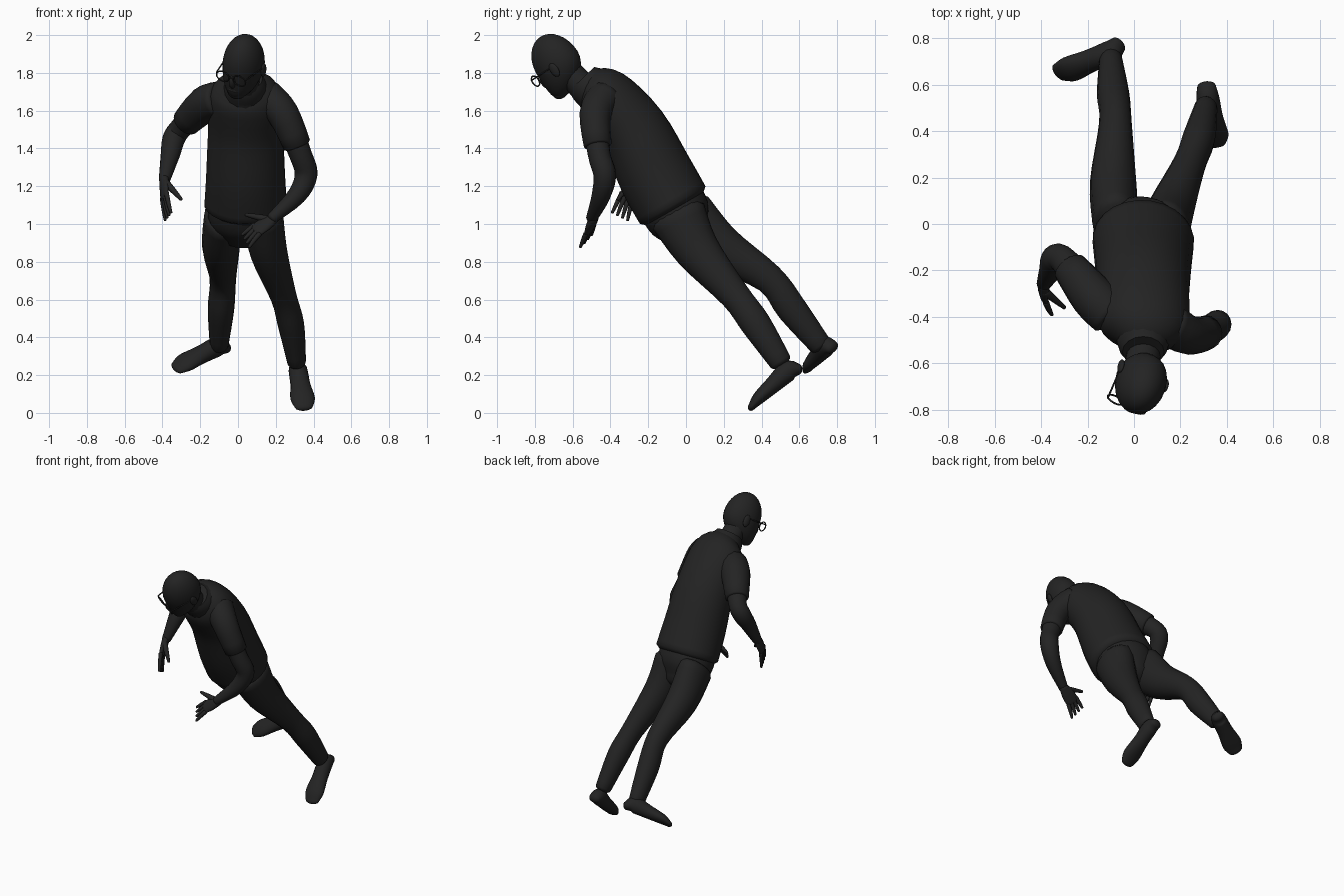
import bpy, bmesh, math
from mathutils import Vector, Matrix

if "Cube" in bpy.data.objects:
    bpy.data.objects.remove(bpy.data.objects["Cube"])

charcoal = bpy.data.materials.new("charcoal")
charcoal.use_nodes = True
charcoal.diffuse_color = (0.017, 0.017, 0.017, 1)
shader = charcoal.node_tree.nodes["Principled BSDF"]
shader.inputs["Base Color"].default_value = charcoal.diffuse_color


def finish(name, bm):
    bmesh.ops.recalc_face_normals(bm, faces=bm.faces)
    mesh = bpy.data.meshes.new(name)
    bm.to_mesh(mesh)
    bm.free()
    mesh.materials.append(charcoal)
    for face in mesh.polygons:
        face.use_smooth = True
    mesh.set_sharp_from_angle(angle=1)
    part = bpy.data.objects.new(name, mesh)
    bpy.context.collection.objects.link(part)


def smooth_path(knots, steps=4):
    """Spline through knots of x, y, z, half width and optional half depth."""
    knots = [Vector(k) for k in knots]
    padded = [knots[0]] + knots + [knots[-1]]
    samples = []
    for a, b, c, d in zip(padded, padded[1:], padded[2:], padded[3:]):
        for step in range(steps):
            t = step / steps
            samples.append(b + (c - a) * (t / 2) + (a - 2.5 * b + 2 * c - d / 2) * t ** 2
                           + (3 * b - a - 3 * c + d) * (t ** 3 / 2))
    return samples + [knots[-1]]


def dome_rings(end, before, dome):
    tip = Vector(end[:3])
    outward = (tip - Vector(before[:3])).normalized() * end[3] * dome
    return [Vector((*(tip + outward * math.sin(a)), *(r * math.cos(a) for r in end[3:])))
            for a in (.5, 1, 1.4)]


def tube(name, samples, side=(1, 0, 0), sides=16, dome=.5):
    """Skin oval rings along a sampled path, with rounded or flat ends."""
    if dome:
        start = dome_rings(samples[0], samples[1], dome)
        finish_rings = dome_rings(samples[-1], samples[-2], dome)
        samples = start[::-1] + samples + finish_rings
    bm = bmesh.new()
    centres = [Vector(s[:3]) for s in samples]
    rings = []
    for i, (centre, sample) in enumerate(zip(centres, samples)):
        along = (centres[min(i + 1, len(centres) - 1)] - centres[max(i - 1, 0)]).normalized()
        across = Vector(side)
        across = (across - along * across.dot(along)).normalized()
        depth = along.cross(across)
        angles = [math.tau * k / sides for k in range(sides)]
        rings.append([bm.verts.new(centre + across * sample[3] * math.cos(a)
                                   + depth * sample[-1] * math.sin(a)) for a in angles])
    for low, high in zip(rings, rings[1:]):
        for k in range(sides):
            bm.faces.new((low[k - 1], low[k], high[k], high[k - 1]))
    bm.faces.new(rings[0])
    bm.faces.new(rings[-1])
    finish(name, bm)


# Shirt with a loose hem, and the trouser seat below it
body_side = Vector((1, -.2, 0))
tube("shirt", smooth_path([
    (.03, -.52, 1.75, .09, .08), (.04, -.44, 1.69, .19, .15), (.04, -.28, 1.5, .2, .18),
    (.04, -.16, 1.26, .21, .2), (.04, -.07, 1.1, .22, .2)]), body_side, 24, dome=.2)
tube("trouser_seat", smooth_path([
    (.04, -.1, 1.15, .19, .18), (.03, -.03, 1.03, .19, .17), (.03, .02, .95, .13, .11)]),
    body_side, 24)

# Trouser legs from hip to cuff
tube("left_leg", smooth_path([
    (.13, -.04, 1.04, .11, .15), (.16, .06, .86, .1, .12), (.24, .26, .62, .07, .08),
    (.28, .37, .47, .07, .08), (.31, .5, .27, .05, .06)]))
tube("right_leg", smooth_path([
    (-.08, .01, 1.04, .1, .15), (-.09, .18, .88, .1, .12), (-.08, .44, .71, .07, .08),
    (-.09, .56, .55, .07, .08), (-.1, .71, .36, .05, .06)]))


# Shoes share one profile of length fraction, half width and half height
def shoe(name, heel, toe):
    heel, toe = Vector(heel), Vector(toe)
    sole_up = Vector((0, -.6, .8))
    knots = []
    for fraction, width, height in ((.06, .04, .03), (.2, .05, .055), (.5, .053, .045),
                                    (.8, .065, .034), (.96, .05, .02)):
        knots.append((*(heel.lerp(toe, fraction) + sole_up * height), width, height))
    tube(name, smooth_path(knots), (toe - heel).cross(sole_up))


shoe("left_shoe", (.31, .63, .22), (.35, .35, .01))
shoe("right_shoe", (-.05, .8, .33), (-.33, .66, .22))


# Arms with short sleeves that follow their upper part
def arm(label, side, knots):
    path = smooth_path(knots)
    tube(label + "_arm", path, side)
    cloth = [Vector((*s[:3], s[3] * 1.2)) for s in path[:8]]
    tube(label + "_sleeve", cloth, side, dome=.2)


arm("left", (0, 1, 0), [
    (.15, -.43, 1.67, .08), (.24, -.48, 1.58, .07), (.33, -.46, 1.37, .06),
    (.36, -.43, 1.26, .06), (.31, -.45, 1.15, .05), (.18, -.5, 1.03, .03)])
arm("right", (0, 0, 1), [
    (-.1, -.39, 1.66, .08), (-.18, -.31, 1.63, .08), (-.3, -.16, 1.51, .06),
    (-.34, -.15, 1.45, .06), (-.36, -.2, 1.36, .05), (-.39, -.26, 1.23, .03)])


# Hands with fanned fingers
def hand(label, wrist, knuckle, tip, thumb, spread):
    wrist, knuckle, tip, thumb = map(Vector, (wrist, knuckle, tip, thumb))
    spread = Vector(spread).normalized()
    tube(label + "_palm", smooth_path([
        (*wrist, .03, .025), (*wrist.lerp(knuckle, .5), .043, .022), (*knuckle, .045, .016)]),
        spread)
    curl = (knuckle - wrist) * .06
    for i, finger in enumerate(("index", "middle", "ring", "little")):
        base = knuckle + spread * (i - 1.5) * .023
        end = tip + spread * (i - 1.5) * .032
        bend = base.lerp(end, .5) + curl
        tube(f"{label}_{finger}_finger",
             smooth_path([(*base, .014), (*bend, .012), (*end, .008)]), spread, 8)
    root = wrist.lerp(knuckle, .3) - spread * .02
    tube(label + "_thumb", smooth_path([
        (*root, .02), (*root.lerp(thumb, .55), .015), (*thumb, .009)]), (0, 1, 0), 8)


hand("left", (.19, -.49, 1.03), (.1, -.51, .97), (.04, -.53, .91), (.04, -.48, 1.05),
     (.35, -.55, -.6))
hand("right", (-.39, -.26, 1.24), (-.39, -.31, 1.15), (-.37, -.35, 1.04), (-.3, -.36, 1.13),
     (-.3, .8, -.4))

# Neck and collar
tube("neck", smooth_path([(.04, -.47, 1.65, .09), (.04, -.56, 1.74, .075),
                          (.03, -.63, 1.81, .075)]))
tube("collar", smooth_path([(.04, -.47, 1.7, .12), (.04, -.52, 1.74, .11),
                            (.04, -.55, 1.77, .09)]), dome=0)

# Head is modelled upright, then bowed and turned
head_pose = (Matrix.Translation((.03, -.68, 1.85)) @ Matrix.Rotation(math.radians(33), 4, "X")
             @ Matrix.Rotation(math.radians(-28), 4, "Z"))


def head_ball(name, centre, size, jaw=0):
    bm = bmesh.new()
    bmesh.ops.create_uvsphere(bm, u_segments=24, v_segments=16, radius=1)
    for v in bm.verts:
        forward = jaw * min(v.co.z, 0) ** 2
        v.co = Vector(centre) + Vector(a * b for a, b in zip(v.co, size))
        v.co.y -= forward
    bm.transform(head_pose)
    finish(name, bm)


head_ball("head", (0, 0, 0), (.107, .13, .168), jaw=.07)
head_ball("chin", (0, -.08, -.135), (.05, .04, .035))
head_ball("nose", (0, -.125, -.045), (.018, .022, .04))
head_ball("lips", (0, -.115, -.1), (.035, .015, .013))


# Ears and spectacles
def wire(name, points, closed=False):
    curve = bpy.data.curves.new(name, "CURVE")
    curve.dimensions = "3D"
    curve.bevel_depth = .004
    curve.bevel_resolution = 1
    line = curve.splines.new("POLY")
    line.points.add(len(points) - 1)
    for point, position in zip(line.points, points):
        point.co = (*(head_pose @ Vector(position)), 1)
    line.use_cyclic_u = closed
    curve.materials.append(charcoal)
    bpy.context.collection.objects.link(bpy.data.objects.new(name, curve))


turns = [math.tau * k / 20 for k in range(20)]
for label, s in (("left", 1), ("right", -1)):
    head_ball(label + "_ear", (s * .108, .02, -.02), (.012, .024, .04))
    wire(label + "_rim", [(s * .05 + .037 * math.cos(a), -.142, .03 * math.sin(a) - .015)
                          for a in turns], closed=True)
    wire(label + "_temple", [(s * .087, -.142, 0), (s * .11, .02, 0), (s * .107, .04, -.02)])
wire("bridge", [(-.014, -.142, -.01), (.014, -.142, -.01)])
